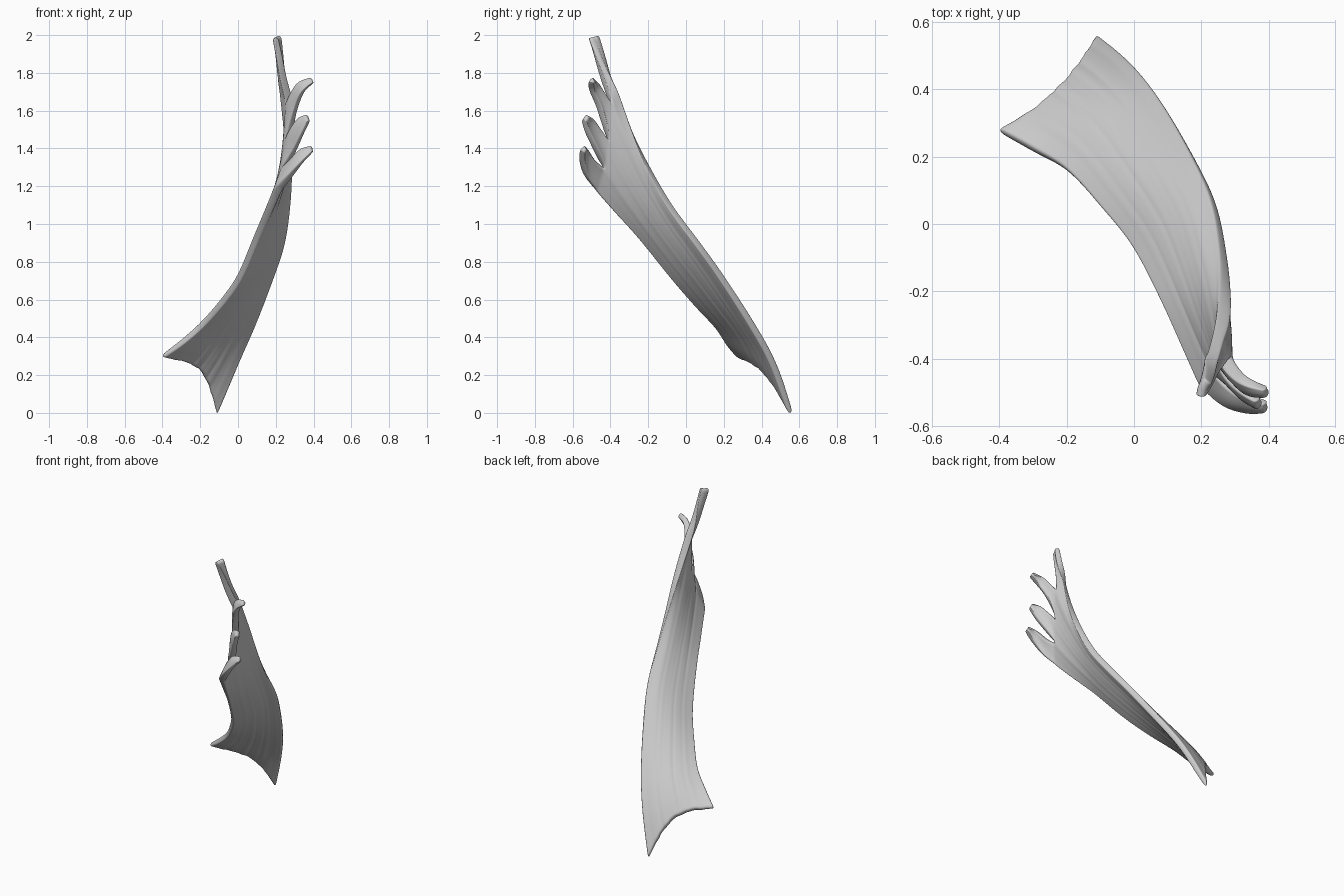
import bpy, bmesh, math, random
from mathutils import Vector

if "Cube" in bpy.data.objects:
    bpy.data.objects.remove(bpy.data.objects["Cube"])

random.seed(4)
ROWS, PER_SLIP, SLIPS, TIP_ROWS = 40, 8, 4, 12
COLS = PER_SLIP * SLIPS


def spline(points, t):
    """Smooth curve through the points, t from 0 to 1 by arc length."""
    p = [Vector(q) for q in points]
    d = [0.0]
    for a, b in zip(p, p[1:]):
        d.append(d[-1] + (b - a).length)
    x = t * d[-1]
    i = max(k for k in range(len(p) - 1) if d[k] <= x + 1e-9)
    h = d[i + 1] - d[i]
    f = (x - d[i]) / h

    def tangent(k):
        lo, hi = max(k - 1, 0), min(k + 1, len(p) - 1)
        return (p[hi] - p[lo]) / (d[hi] - d[lo])
    return ((2*f**3 - 3*f**2 + 1) * p[i] + (f**3 - 2*f**2 + f) * h * tangent(i)
            + (3*f**2 - 2*f**3) * p[i + 1] + (f**3 - f**2) * h * tangent(i + 1))


# Notches between the slips, from the inner edge to the outer edge
notch = [(.208, -.475, 1.175), (.252, -.437, 1.30), (.268, -.414, 1.45),
         (.272, -.402, 1.65), (.238, -.368, 1.70)]
# Long edges of the sheet
inner = [(-.405, .278, .30), (-.3, .218, .375), (-.2, .16, .46), (-.09, .045, .58),
         (0, -.065, .705), (.095, -.24, .92), (.16, -.375, 1.065), notch[0]]
outer = [(-.112, .558, -.012), (0, .462, .26), (.09, .348, .47), (.19, .175, .74),
         (.24, .06, .90), (.266, -.08, 1.09), (.272, -.185, 1.275),
         (.264, -.28, 1.48), notch[4]]
# Lower and upper edge of each free slip
slips = [
    ([notch[0], (.275, -.53, 1.25), (.345, -.55, 1.33), (.398, -.548, 1.385)],
     [notch[1], (.29, -.48, 1.335), (.34, -.515, 1.39), (.394, -.53, 1.403)]),
    ([notch[1], (.30, -.475, 1.385), (.345, -.52, 1.48), (.378, -.542, 1.55)],
     [notch[2], (.29, -.455, 1.505), (.33, -.495, 1.56), (.372, -.522, 1.572)]),
    ([notch[2], (.305, -.455, 1.60), (.345, -.498, 1.70), (.402, -.503, 1.748)],
     [notch[3], (.29, -.43, 1.69), (.33, -.465, 1.747), (.394, -.488, 1.765)]),
    ([notch[3], (.242, -.445, 1.77), (.22, -.482, 1.88), (.196, -.516, 1.985)],
     [notch[4], (.230, -.400, 1.79), (.228, -.438, 1.90), (.221, -.468, 1.998)]),
]


def notch_at(u):
    k = min(int(u * SLIPS), SLIPS - 1)
    return Vector(notch[k]).lerp(Vector(notch[k + 1]), u * SLIPS - k)


def fibres(u):
    return (math.sin(u * 41) + .7 * math.sin(u * 67 + 1) + .5 * math.sin(u * 23 + 2)) / 2


def sheet_point(s, u):
    # The lower end is cut back in a shallow arc
    s = min(s + .06 * math.sin(math.pi * u) * (1 - s)**5, 1)
    a, b = spline(inner, s), spline(outer, s)
    p = a.lerp(b, u)
    p += (notch_at(u) - Vector(notch[0]).lerp(Vector(notch[4]), u)) * s**2.5
    e = .01
    s0, s1 = max(s - e, 0), min(s + e, 1)
    along = (spline(inner, s1).lerp(spline(outer, s1), u)
             - spline(inner, s0).lerp(spline(outer, s0), u))
    n = along.cross(b - a).normalized()
    arch = math.sin(math.pi * u) * .032 * (1 - s)
    ripple = fibres(u) * (.001 + .003 * (1 - s)**4) * math.sin(math.pi * u)
    return p + n * (arch + ripple)


bm = bmesh.new()
weights = []


def add(p, w):
    weights.append(w)
    return bm.verts.new(p)


def bridge(a, b):
    for i in range(len(a) - 1):
        bm.faces.new((a[i], a[i + 1], b[i + 1], b[i]))


# Broad twisted sheet, thickest along its middle, with a ragged lower end
prev = None
for r in range(ROWS + 1):
    s = r / ROWS
    row = []
    for c in range(COLS + 1):
        u = c / COLS
        ragged = random.uniform(0, .006) if r == 0 and 0 < c < COLS else 0
        lens = .55 + .45 * math.sin(math.pi * u)
        w = min(1, .75 + s * 3) * (lens * (1 - s**4) + .72 * s**4)
        row.append(add(sheet_point(s + ragged, u), w))
    if prev:
        bridge(prev, row)
    prev = row

# Four tapering slips growing from the end of the sheet
for k, (low, high) in enumerate(slips):
    base = prev[k * PER_SLIP:(k + 1) * PER_SLIP + 1]
    for r in range(1, TIP_ROWS + 1):
        t = r / TIP_ROWS
        a, b = spline(low, t), spline(high, t)
        along = spline(low, t) - spline(low, t - .02)
        n = along.cross(b - a).normalized()
        row = []
        for c in range(PER_SLIP + 1):
            v = c / PER_SLIP
            dome = math.sin(math.pi * v)
            p = a.lerp(b, v) + n * dome * .008 * math.sin(math.pi * t * .8)
            row.append(add(p, .72 - .24 * t))
        bridge(base, row)
        base = row

mesh = bpy.data.meshes.new("muscle_sheet")
bm.to_mesh(mesh)
bm.free()
obj = bpy.data.objects.new("muscle_sheet", mesh)
bpy.context.collection.objects.link(obj)

grey = bpy.data.materials.new("light grey")
grey.diffuse_color = (.6, .6, .6, 1)
grey.use_nodes = True
grey.node_tree.nodes["Principled BSDF"].inputs["Base Color"].default_value = grey.diffuse_color
mesh.materials.append(grey)

# Thickness, thinner toward the edges and the slips
group = obj.vertex_groups.new(name="thickness")
for i, w in enumerate(weights):
    group.add([i], w, 'REPLACE')
solid = obj.modifiers.new("thickness", 'SOLIDIFY')
solid.thickness = .062
solid.offset = 0
solid.vertex_group = "thickness"
rounding = obj.modifiers.new("rounding", 'SUBSURF')
rounding.levels = rounding.render_levels = 2

bpy.context.view_layer.objects.active = obj
obj.select_set(True)
bpy.ops.object.shade_smooth()
